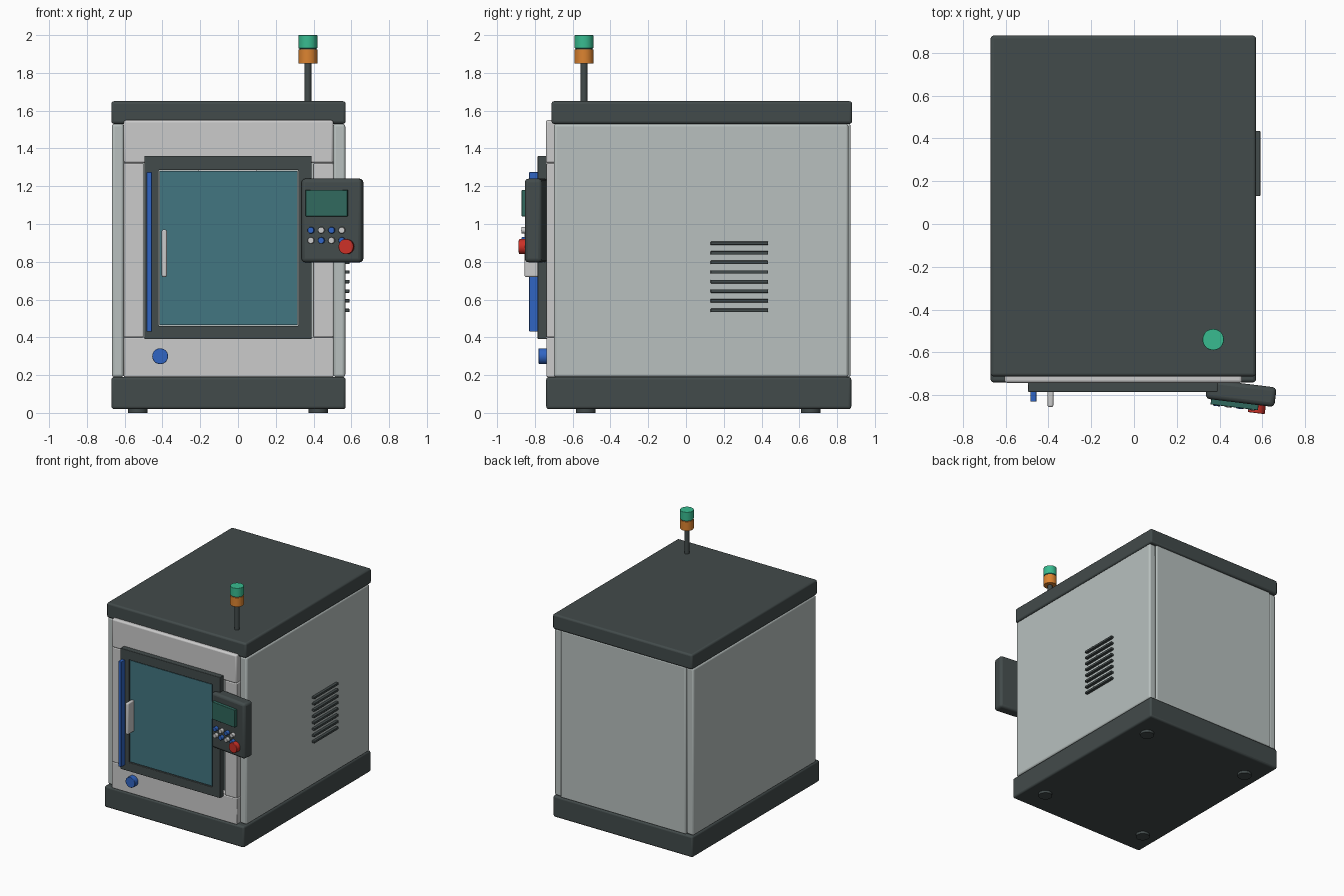
import bpy, bmesh
from math import radians
from mathutils import Matrix, Vector

if "Cube" in bpy.data.objects:
    bpy.data.objects.remove(bpy.data.objects["Cube"])


def material(name, rgb, alpha=1.0):
    m = bpy.data.materials.new(name)
    m.diffuse_color = (*rgb, alpha)
    m.use_nodes = True
    m.node_tree.nodes["Principled BSDF"].inputs["Base Color"].default_value = m.diffuse_color
    return m


DARK = material("dark_grey", (0.055, 0.07, 0.07))
LIGHT = material("light_grey", (0.48, 0.53, 0.52))
PALE = material("pale_grey", (0.60, 0.62, 0.61))
GLASS = material("tinted_glass", (0.055, 0.18, 0.22))
BLUE = material("blue", (0.03, 0.13, 0.55))
RED = material("red", (0.6, 0.03, 0.02))
GREEN = material("green", (0.04, 0.5, 0.28))
ORANGE = material("orange", (0.72, 0.23, 0.03))
SCREEN = material("screen_green", (0.03, 0.14, 0.11))


def finish(name, bm, mat, bevel, xf):
    me = bpy.data.meshes.new(name)
    bm.normal_update()
    bm.to_mesh(me)
    bm.free()
    ob = bpy.data.objects.new(name, me)
    bpy.context.collection.objects.link(ob)
    me.materials.append(mat)
    if xf:
        ob.matrix_world = xf
    if bevel:
        b = ob.modifiers.new("bevel", "BEVEL")
        b.width, b.segments, b.limit_method = bevel, 3, 'ANGLE'
    bpy.ops.object.select_all(action='DESELECT')
    ob.select_set(True)
    bpy.context.view_layer.objects.active = ob
    bpy.ops.object.shade_smooth_by_angle(angle=radians(35))
    return ob


def box(name, x, y, z, mat, bevel=0.0, xf=None):
    """Box from (min, max) ranges."""
    bm = bmesh.new()
    size = Vector((x[1] - x[0], y[1] - y[0], z[1] - z[0]))
    mid = Vector((sum(x) / 2, sum(y) / 2, sum(z) / 2))
    bmesh.ops.create_cube(bm, size=1, matrix=Matrix.Translation(mid) @ Matrix.Diagonal((*size, 1)))
    return finish(name, bm, mat, bevel, xf)


def cylinder(name, centre, r, depth, mat, axis='Z', bevel=0.0, xf=None):
    bm = bmesh.new()
    m = Matrix.Translation(centre)
    if axis == 'Y':
        m = m @ Matrix.Rotation(radians(90), 4, 'X')
    bmesh.ops.create_cone(bm, cap_ends=True, segments=32, radius1=r, radius2=r, depth=depth, matrix=m)
    return finish(name, bm, mat, bevel, xf)


def frame(name, outer, inner, y, mat, bevel):
    """Rectangular ring in the xz plane, extruded along y; rects are x0, x1, z0, z1."""
    bm = bmesh.new()
    def loop(rect, yy):
        x0, x1, z0, z1 = rect
        return [bm.verts.new((a, yy, b)) for a, b in ((x0, z0), (x1, z0), (x1, z1), (x0, z1))]
    of, inf, ob_, ib = loop(outer, y[0]), loop(inner, y[0]), loop(outer, y[1]), loop(inner, y[1])
    for i in range(4):
        j = (i + 1) % 4
        for a, b in ((of, inf), (inf, ib), (ib, ob_), (ob_, of)):
            bm.faces.new((a[i], a[j], b[j], b[i]))
    bmesh.ops.recalc_face_normals(bm, faces=bm.faces)
    return finish(name, bm, mat, bevel, None)


# cabinet: plinth, roof, side and back panels
box("base_plinth", (-0.67, 0.57), (-0.74, 0.875), (0.02, 0.19), DARK, 0.014)
box("roof_cap", (-0.67, 0.57), (-0.712, 0.88), (1.53, 1.65), DARK, 0.014)
box("left_side_panel", (-0.668, -0.605), (-0.70, 0.86), (0.19, 1.53), LIGHT, 0.014)
box("right_side_panel", (0.505, 0.568), (-0.70, 0.86), (0.19, 1.53), LIGHT, 0.014)
box("back_panel", (-0.605, 0.505), (0.80, 0.87), (0.19, 1.53), LIGHT, 0.008)
for i, x in enumerate((-0.53, 0.425)):
    for j, y in enumerate((-0.53, 0.66)):
        cylinder(f"foot_{i}{j}", (x, y, 0.015), 0.052, 0.03, DARK)

# front fascia around the door
box("front_top_panel", (-0.605, 0.505), (-0.742, -0.66), (1.322, 1.55), PALE, 0.012)
box("front_bottom_panel", (-0.605, 0.505), (-0.738, -0.66), (0.19, 0.40), PALE, 0.006)
box("front_left_strip", (-0.605, -0.50), (-0.738, -0.66), (0.40, 1.322), PALE, 0.006)
box("front_right_strip", (0.398, 0.505), (-0.738, -0.66), (0.40, 1.322), PALE, 0.006)

# door
frame("door_frame", (-0.495, 0.39, 0.39, 1.36), (-0.42, 0.32, 0.46, 1.285), (-0.785, -0.738), DARK, 0.004)
box("door_window", (-0.416, 0.315, ), (-0.779, -0.765), (0.466, 1.281), GLASS)
box("interior_light", (-0.21, 0.10), (-0.762, -0.735), (1.268, 1.30), PALE)
box("blue_door_strip", (-0.484, -0.456), (-0.83, -0.78), (0.43, 1.275), BLUE, 0.004)
box("door_handle", (-0.404, -0.377), (-0.855, -0.775), (0.72, 0.97), PALE, 0.008)
cylinder("front_button", (-0.412, -0.755, 0.30), 0.042, 0.05, BLUE, 'Y', 0.004)

# side vents
for i in range(8):
    z = 0.543 + i * 0.0507
    box(f"vent_slat_{i}", (0.56, 0.59), (0.13, 0.435), (z - 0.009, z + 0.009), DARK, 0.003)

# angled control pendant
P = Matrix.Translation((0.50, -0.79, 0)) @ Matrix.Rotation(radians(-7), 4, 'Z')
box("control_pendant", (-0.162, 0.162), (-0.046, 0.046), (0.797, 1.24), DARK, 0.02, P)
box("pendant_screen", (-0.135, 0.088), (-0.07, -0.04), (1.04, 1.18), SCREEN, 0.003, P)
for r, z in enumerate((0.967, 0.913)):
    for c in range(4):
        cylinder(f"key_{r}{c}", (-0.107 + c * 0.055, -0.056, z), 0.017, 0.036,
                 PALE if (r + c) % 2 else BLUE, 'Y', 0.003, P)
cylinder("emergency_stop", (0.082, -0.062, 0.88), 0.04, 0.044, RED, 'Y', 0.004, P)

# signal tower
cylinder("signal_pole", (0.37, -0.54, 1.75), 0.018, 0.22, DARK)
cylinder("signal_lamp_orange", (0.37, -0.54, 1.887), 0.05, 0.075, ORANGE, bevel=0.003)
cylinder("signal_spacer", (0.37, -0.54, 1.927), 0.045, 0.012, DARK)
cylinder("signal_lamp_green", (0.37, -0.54, 1.965), 0.05, 0.07, GREEN, bevel=0.003)
